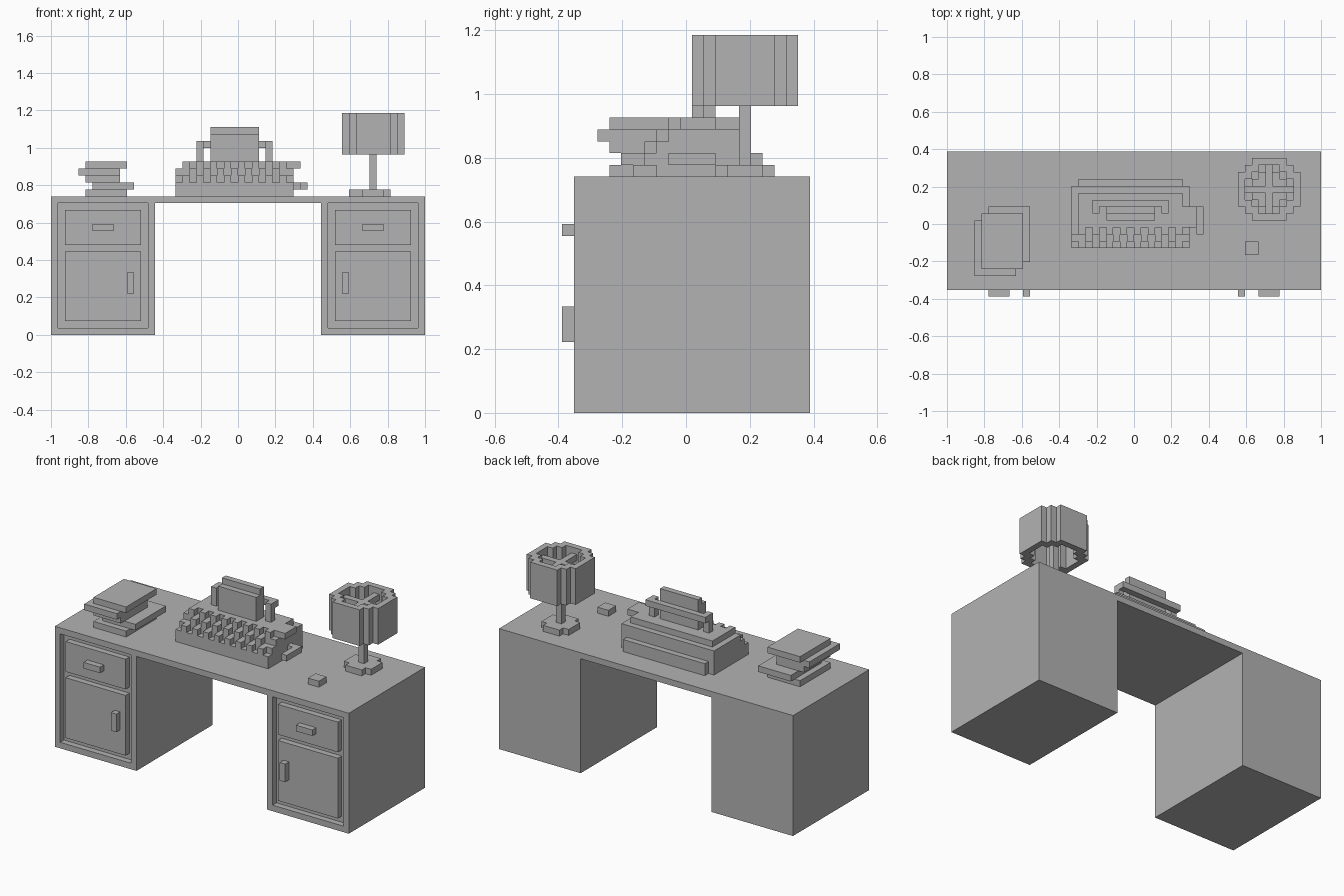
import bpy
import bmesh

cube = bpy.data.objects.get("Cube")
if cube:
    bpy.data.objects.remove(cube, do_unlink=True)

U = 1 / 27  # one block; the desk is 54 blocks wide

grey = bpy.data.materials.new("plain grey")
grey.use_nodes = True
grey.diffuse_color = (0.45, 0.45, 0.45, 1)
grey.node_tree.nodes["Principled BSDF"].inputs["Base Color"].default_value = grey.diffuse_color


def finish(name, bm):
    bmesh.ops.recalc_face_normals(bm, faces=bm.faces)
    bmesh.ops.scale(bm, vec=(U, U, U), verts=bm.verts)
    mesh = bpy.data.meshes.new(name)
    bm.to_mesh(mesh)
    bm.free()
    mesh.materials.append(grey)
    obj = bpy.data.objects.new(name, mesh)
    bpy.context.collection.objects.link(obj)
    return obj


def add_box(bm, x, y, z):
    made = bmesh.ops.create_cube(bm, size=1)["verts"]
    for v in made:
        v.co = [r[0] if c < 0 else r[1] for c, r in zip(v.co, (x, y, z))]


def box(name, x, y, z):
    bm = bmesh.new()
    add_box(bm, x, y, z)
    return finish(name, bm)


def prism(name, points, axis, start, end):
    """Extrude a profile along x (points are y, z) or y (points are x, z)."""
    bm = bmesh.new()
    place = (lambda a, b: (start, a, b)) if axis == "x" else (lambda a, b: (a, start, b))
    face = bm.faces.new([bm.verts.new(place(*p)) for p in points])
    out = bmesh.ops.extrude_face_region(bm, geom=[face])["geom"]
    move = (end - start, 0, 0) if axis == "x" else (0, end - start, 0)
    bmesh.ops.translate(bm, vec=move, verts=[g for g in out if isinstance(g, bmesh.types.BMVert)])
    return finish(name, bm)


def cell_solid(name, cells, z0, z1):
    """Extrude a set of square floor cells, given by their centres."""
    bm = bmesh.new()
    for cx, cy in cells:
        corners = [(-.5, -.5), (.5, -.5), (.5, .5), (-.5, .5)]
        bm.faces.new([bm.verts.new((cx + a, cy + b, z0)) for a, b in corners])
    bmesh.ops.remove_doubles(bm, verts=bm.verts, dist=.01)
    out = bmesh.ops.extrude_face_region(bm, geom=bm.faces[:])["geom"]
    bmesh.ops.translate(bm, vec=(0, 0, z1 - z0),
                        verts=[g for g in out if isinstance(g, bmesh.types.BMVert)])
    return finish(name, bm)


# Desk: body with kneehole, then the raised front frame
FRONT, BACK, INNER = -9.5, 10.5, -8.5
prism("desk_body", [(-27, 0), (-12, 0), (-12, 19), (12, 19), (12, 0), (27, 0), (27, 20), (-27, 20)],
      "y", INNER, BACK)
box("desk_front_rail", (-27, 27), (FRONT, INNER), (19, 20))

for side, s in (("left", 1), ("right", -1)):
    def span(a, b):
        return tuple(sorted((s * a, s * b)))
    frame = bmesh.new()
    for a, b, z in ((12, 13, (0, 19)), (26, 27, (0, 19)), (13, 26, (0, 1))):
        add_box(frame, span(a, b), (FRONT, INNER), z)
    finish(side + "_pedestal_frame", frame)
    box(side + "_drawer", span(14, 25), (FRONT, INNER), (13, 18))
    box(side + "_door", span(14, 25), (FRONT, INNER), (2, 12))
    box(side + "_drawer_handle", span(18, 21), (FRONT - 1, FRONT), (15, 16))
    box(side + "_door_handle", span(15, 16), (FRONT - 1, FRONT), (6, 9))

# Stack of books: left edge, right edge, front edge, back edge of each layer
books = [(-22, -16, -6.5, 1.5), (-21, -15, -5.5, 2.5), (-22, -17, -6.5, 0.5),
         (-23, -17, -7.5, 0.5), (-22, -16, -6.5, 1.5)]
for i, (x0, x1, y0, y1) in enumerate(books):
    box(f"book_{i + 1}", (x0, x1), (y0, y1), (20 + i, 21 + i))

# Typewriter body with stepped keyboard
prism("typewriter_body", [(-3.5, 20), (5.5, 20), (5.5, 24), (-1.5, 24), (-1.5, 23),
                          (-2.5, 23), (-2.5, 22), (-3.5, 22)], "x", -9, 8)
box("typewriter_back_ledge", (-8, 7), (5.5, 6.5), (20, 22))
box("typewriter_top_plate", (-8, 7), (-.5, 4.5), (24, 25))
keys = bmesh.new()
for row in range(3):
    y, z = -3.5 + row, 22 + row
    for x in range(-8 + row % 2, 7, 2):
        add_box(keys, (x, x + 1), (y, y + 1), (z, z + 1))
finish("typewriter_keys", keys)

# Carriage, paper, knob and lever
box("carriage_bar", (-6, 5), (2.5, 3.5), (27, 28))
for name, x in (("carriage_post_right", -6), ("carriage_post_left", 4)):
    box(name, (x, x + 1), (1.5, 2.5), (25, 28))
box("paper_lower", (-4, 3), (.5, 1.5), (25, 29))
box("paper_upper", (-4, 3), (1.5, 2.5), (25, 30))
box("carriage_knob", (7, 9), (-.5, 2.5), (24, 25))
box("lever_arm", (9, 10), (-1.5, 2.5), (21, 22))
box("lever_joint", (8, 9), (1.5, 2.5), (21, 22))

# Small box on the desk
box("small_box", (16, 18), (-4.5, -2.5), (20, 21))

# Lamp: round base, pole, open shade with cross spokes
LX, LY = 19.5, 5


def disc(r, cut):
    return {(i, j) for i in range(-r, r + 1) for j in range(-r, r + 1) if abs(i) + abs(j) <= cut}


def at_lamp(cells):
    return [(LX + i, LY + j) for i, j in sorted(cells)]


hole = disc(3, 4)
spokes = {(i, j) for i, j in hole if i == 0 or j == 0}
cell_solid("lamp_base", at_lamp(disc(2, 3)), 20, 21)
box("lamp_pole", (LX - .5, LX + .5), (LY - .5, LY + .5), (21, 30))
cell_solid("lamp_shade", at_lamp(disc(4, 6) - hole), 26, 32)
cell_solid("lamp_spokes", at_lamp(spokes), 30, 31)
